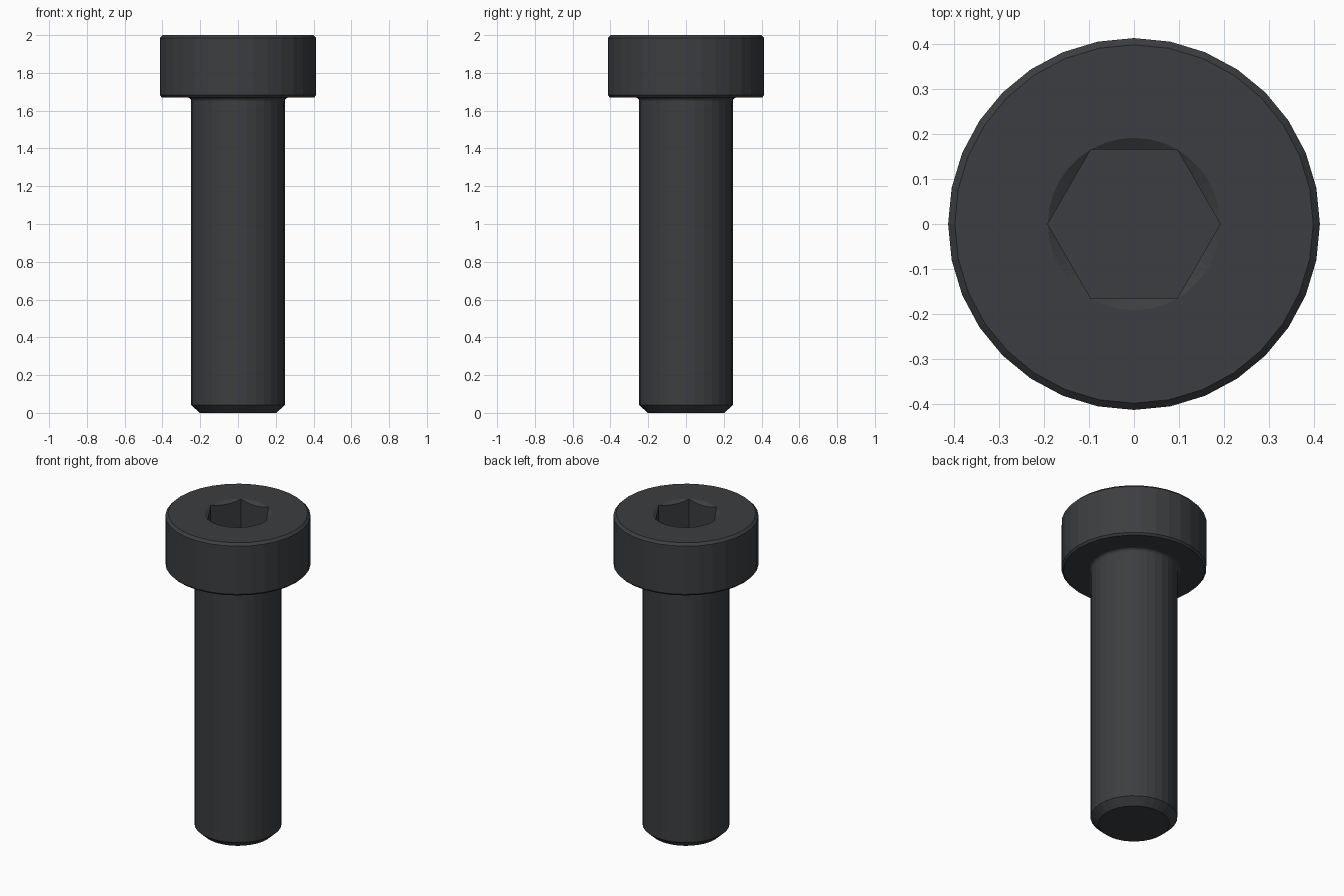
import bpy, bmesh
from math import sin, cos, pi, radians

if "Cube" in bpy.data.objects:
    bpy.data.objects.remove(bpy.data.objects["Cube"])

SIDES = 32          # facets of head and shank
HEX_R = 0.192       # socket corner radius
SOCKET_STEPS = 36   # points round the socket mouth
TOP, FLOOR = 2.0, 1.81
FILLET = 0.02

bm = bmesh.new()


def ring(n, point):
    return [bm.verts.new(point(2 * pi * i / n)) for i in range(n)]


def skin(a, b):
    n = len(a)
    for i in range(n):
        j = (i + 1) % n
        bm.faces.new((a[i], a[j], b[j], b[i]))


def circle(r, z):
    return lambda t: (r * cos(t), r * sin(t), z)


def hex_radius(t):
    return HEX_R * cos(pi / 6) / cos((t % (pi / 3)) - pi / 6)


def hexagon(z_of):
    return lambda t: (hex_radius(t) * cos(t), hex_radius(t) * sin(t), z_of(t))


# Outer profile: tip chamfer, shank, fillet under head, chamfered head
profile = [(0.203, 0), (0.248, 0.042)]
for i in range(4):
    a = pi / 2 * i / 3
    profile.append((0.248 + FILLET * (1 - cos(a)), 1.67 - FILLET + FILLET * sin(a)))
profile += [(0.403, 1.67), (0.414, 1.682), (0.414, 1.985), (0.399, TOP)]
outer = [ring(SIDES, circle(r, z)) for r, z in profile]
for a, b in zip(outer, outer[1:]):
    skin(a, b)
bm.faces.new(outer[0][::-1])

# Hex socket with a conical countersink cutting its flats
mouth = ring(SOCKET_STEPS, circle(HEX_R, TOP))
lip = ring(SOCKET_STEPS, hexagon(lambda t: TOP - 0.6 * (HEX_R - hex_radius(t))))
base = ring(SOCKET_STEPS, hexagon(lambda t: FLOOR))
skin(mouth, lip)
skin(lip, base)
bm.faces.new(base)

# Flat top face between head rim and socket mouth
rim = [e for e in bm.edges if e.is_boundary]
bmesh.ops.triangle_fill(bm, edges=rim, use_beauty=True)
bmesh.ops.remove_doubles(bm, verts=bm.verts[:], dist=1e-5)
bmesh.ops.dissolve_degenerate(bm, edges=bm.edges[:], dist=1e-6)
bmesh.ops.recalc_face_normals(bm, faces=bm.faces[:])

mesh = bpy.data.meshes.new("socket_head_screw")
bm.to_mesh(mesh)
bm.free()
screw = bpy.data.objects.new("socket_head_screw", mesh)
bpy.context.collection.objects.link(screw)

# Black oxide steel
steel = bpy.data.materials.new("black_steel")
steel.diffuse_color = (0.045, 0.048, 0.052, 1)
steel.use_nodes = True
steel.node_tree.nodes["Principled BSDF"].inputs["Base Color"].default_value = steel.diffuse_color
mesh.materials.append(steel)
